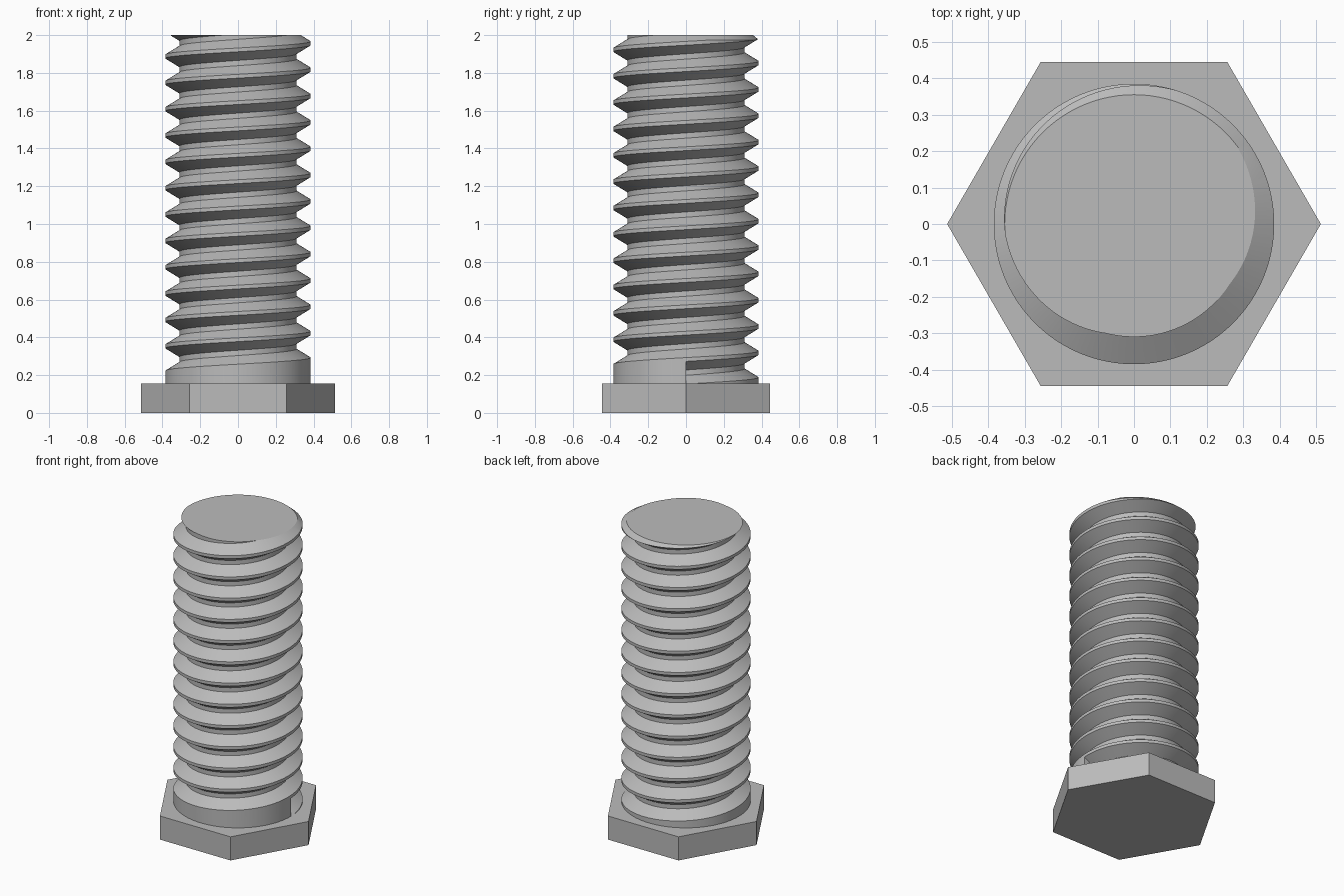
import bpy, bmesh
from math import cos, sin, pi, radians

old = bpy.data.objects.get("Cube")
if old:
    bpy.data.objects.remove(old, do_unlink=True)

# Dimensions
HEAD_R, HEAD_H = 0.513, 0.155
CREST_R, ROOT_R, END_R = 0.385, 0.31, 0.355
TOP, CHAMFER = 2.0, 0.025
PITCH, ROOT_FLAT, CREST_FLAT = 0.1395, 0.028, 0.02
START_Z = 0.213
SEGS = 96

steel = bpy.data.materials.new("grey steel")
steel.use_nodes = True
grey = (0.5, 0.5, 0.5, 1)
steel.diffuse_color = grey
steel.node_tree.nodes["Principled BSDF"].inputs["Base Color"].default_value = grey


def sweep(name, rings):
    """Skin a list of closed rings and cap both ends."""
    bm = bmesh.new()
    loops = [[bm.verts.new(p) for p in ring] for ring in rings]
    for a, b in zip(loops, loops[1:]):
        for i in range(len(a)):
            j = (i + 1) % len(a)
            bm.faces.new((a[i], a[j], b[j], b[i]))
    bm.faces.new(loops[0])
    bm.faces.new(loops[-1])
    bmesh.ops.recalc_face_normals(bm, faces=bm.faces)
    mesh = bpy.data.meshes.new(name)
    bm.to_mesh(mesh)
    bm.free()
    mesh.materials.append(steel)
    obj = bpy.data.objects.new(name, mesh)
    bpy.context.collection.objects.link(obj)
    return obj


def circle(r, z, n):
    return [(r * cos(2 * pi * i / n), r * sin(2 * pi * i / n), z) for i in range(n)]


# Hexagonal head
head = sweep("hex_head", [circle(HEAD_R, 0, 6), circle(HEAD_R, HEAD_H, 6)])

# Plain shaft with a chamfered end
shaft = sweep("threaded_shaft", [circle(CREST_R, HEAD_H - 0.05, SEGS),
                                 circle(CREST_R, TOP - CHAMFER, SEGS),
                                 circle(END_R, TOP, SEGS)])

# Helical groove cutter: a trapezoid swept up and around the shaft
root, mouth = ROOT_FLAT / 2, (PITCH - CREST_FLAT) / 2
profile = [(ROOT_R, -root), (CREST_R, -mouth), (CREST_R + 0.05, -mouth),
           (CREST_R + 0.05, mouth), (CREST_R, mouth), (ROOT_R, root)]
end_angle = 13 * 2 * pi + radians(36)
steps = int(end_angle / (2 * pi) * SEGS)
rings = []
for s in range(steps + 1):
    a = end_angle * s / steps
    z = START_Z + PITCH * a / (2 * pi)
    rings.append([(r * cos(a), r * sin(a), z + h) for r, h in profile])
cutter = sweep("thread_cutter", rings)
cutter.hide_render = True

# Cut the thread, then drop the cutter
cut = shaft.modifiers.new("thread", 'BOOLEAN')
cut.operation = 'DIFFERENCE'
cut.solver = 'EXACT'
cut.object = cutter
bpy.context.view_layer.update()
graph = bpy.context.evaluated_depsgraph_get()
threaded = bpy.data.meshes.new_from_object(shaft.evaluated_get(graph))
shaft.modifiers.clear()
shaft.data = threaded
bpy.data.objects.remove(cutter, do_unlink=True)

# Smooth the round surfaces, keep thread edges crisp
bpy.ops.object.select_all(action='DESELECT')
shaft.select_set(True)
bpy.context.view_layer.objects.active = shaft
bpy.ops.object.shade_smooth_by_angle(angle=radians(25))
